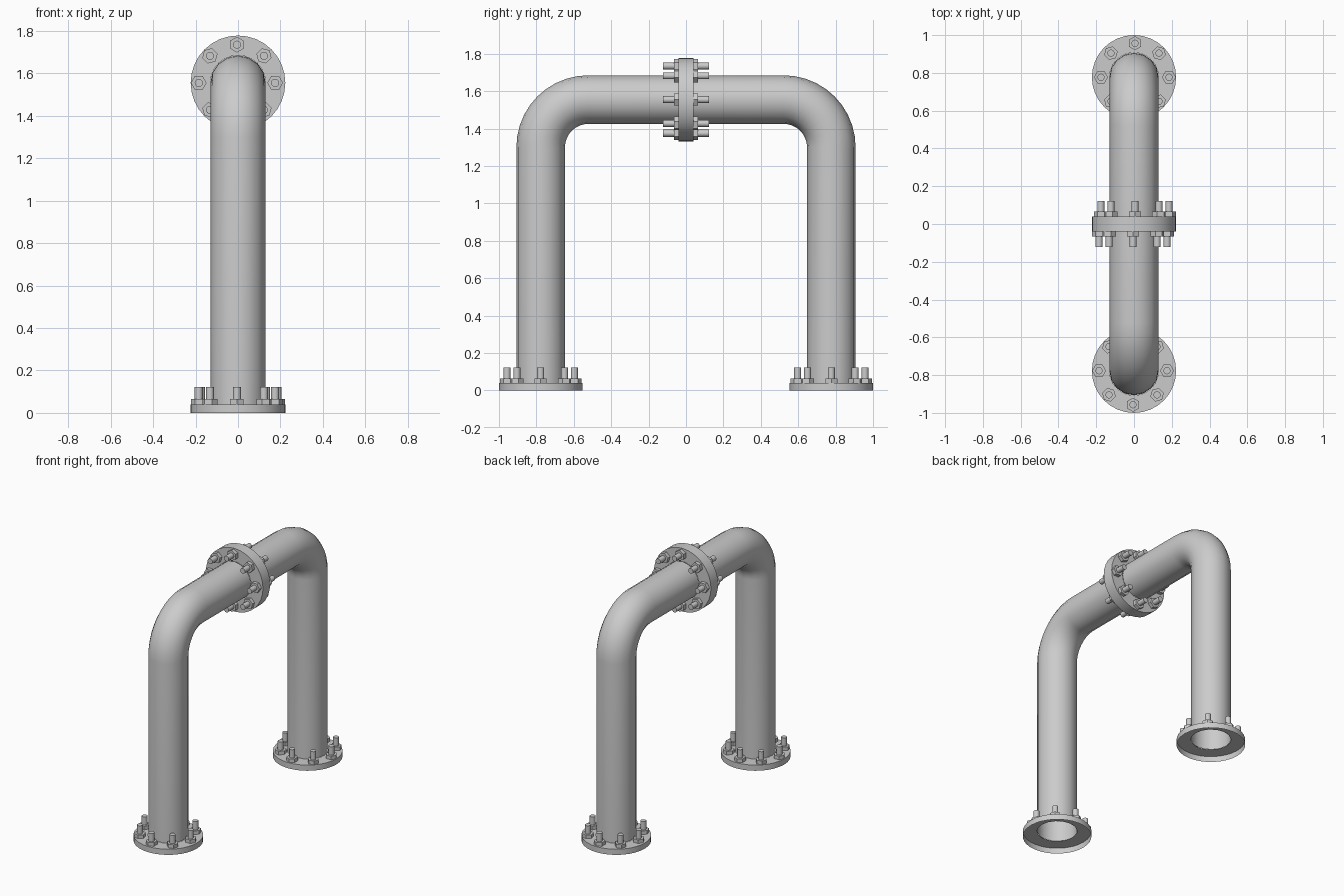
import bpy, bmesh, math
from mathutils import Matrix, Vector

default = bpy.data.objects.get("Cube")
if default:
    bpy.data.objects.remove(default)

PIPE_R, FLANGE_R, FLANGE_H = 0.13, 0.223, 0.04
LEG_Y, TOP_Z, BEND_R = 0.777, 1.555, 0.255
BOLT_CIRCLE, BOLT_COUNT = 0.18, 8
SIDES = 16

steel = bpy.data.materials.new("grey steel")
steel.use_nodes = True
grey = (0.6, 0.6, 0.6, 1)
steel.diffuse_color = grey
steel.node_tree.nodes["Principled BSDF"].inputs["Base Color"].default_value = grey


def finish(bm, name, matrix):
    """Turn a bmesh into a smooth-shaded object with sharp edges kept."""
    bmesh.ops.recalc_face_normals(bm, faces=bm.faces)
    bm.transform(matrix)
    mesh = bpy.data.meshes.new(name)
    bm.to_mesh(mesh)
    bm.free()
    mesh.materials.append(steel)
    mesh.shade_smooth()
    mesh.set_sharp_from_angle(angle=math.radians(35))
    bpy.context.collection.objects.link(bpy.data.objects.new(name, mesh))


def extrude(bm, edges, offset):
    """Extrude an edge loop and return the new loop."""
    new = bmesh.ops.extrude_edge_only(bm, edges=edges)["geom"]
    verts = [g for g in new if isinstance(g, bmesh.types.BMVert)]
    bmesh.ops.translate(bm, verts=verts, vec=offset)
    return [g for g in new if isinstance(g, bmesh.types.BMEdge)
            and all(v in verts for v in g.verts)]


def pipe(name, matrix):
    """Open tube: vertical leg, quarter bend, horizontal run to the joint."""
    bm = bmesh.new()
    bmesh.ops.create_circle(bm, segments=SIDES, radius=PIPE_R,
                            matrix=Matrix.Translation((0, -LEG_Y, FLANGE_H)))
    loop = extrude(bm, bm.edges[:], (0, 0, TOP_Z - BEND_R - FLANGE_H))
    spun = bmesh.ops.spin(bm, geom=loop, cent=(0, BEND_R - LEG_Y, TOP_Z - BEND_R),
                          axis=(1, 0, 0), angle=-math.pi / 2, steps=10)
    loop = [g for g in spun["geom_last"] if isinstance(g, bmesh.types.BMEdge)]
    extrude(bm, loop, (0, LEG_Y - BEND_R - FLANGE_H, 0))
    finish(bm, name, matrix)


def flange(name, matrix):
    """Ring plate with an outer rim, open on its mating side."""
    bm = bmesh.new()
    profile = [bm.verts.new(p) for p in ((PIPE_R, 0, FLANGE_H),
                                         (FLANGE_R, 0, FLANGE_H), (FLANGE_R, 0, 0))]
    edges = [bm.edges.new(pair) for pair in zip(profile, profile[1:])]
    bmesh.ops.spin(bm, geom=profile + edges, cent=(0, 0, 0), axis=(0, 0, 1),
                   angle=math.tau, steps=SIDES * 2, use_merge=True)
    bmesh.ops.remove_doubles(bm, verts=bm.verts, dist=0.0001)
    finish(bm, name, matrix)


def bolts(name, matrix):
    """Ring of hexagonal nuts with round studs."""
    bm = bmesh.new()
    for i in range(BOLT_COUNT):
        place = (Matrix.Translation((-0.005, 0, FLANGE_H))
                 @ Matrix.Rotation(math.tau * i / BOLT_COUNT, 4, "Z")
                 @ Matrix.Translation((BOLT_CIRCLE, 0, 0)))
        for radius, height, sides in ((0.037, 0.025, 6), (0.019, 0.083, 12)):
            bmesh.ops.create_cone(bm, cap_ends=True, segments=sides,
                                  radius1=radius, radius2=radius, depth=height,
                                  matrix=place @ Matrix.Translation((0, 0, height / 2))
                                  @ Matrix.Rotation(math.pi / 2, 4, "Z"))
    finish(bm, name, matrix)


# Two identical halves, the back one turned half way round
for side, turn in (("front", 0), ("back", math.pi)):
    half = Matrix.Rotation(turn, 4, "Z")
    foot = half @ Matrix.Translation((0, -LEG_Y, 0))
    joint = (half @ Matrix.Translation((0, 0, TOP_Z))
             @ Matrix.Rotation(math.pi / 2, 4, "X"))
    pipe(side + "_pipe", half)
    for part, matrix in (("foot", foot), ("joint", joint)):
        flange(f"{side}_{part}_flange", matrix)
        bolts(f"{side}_{part}_bolts", matrix)
